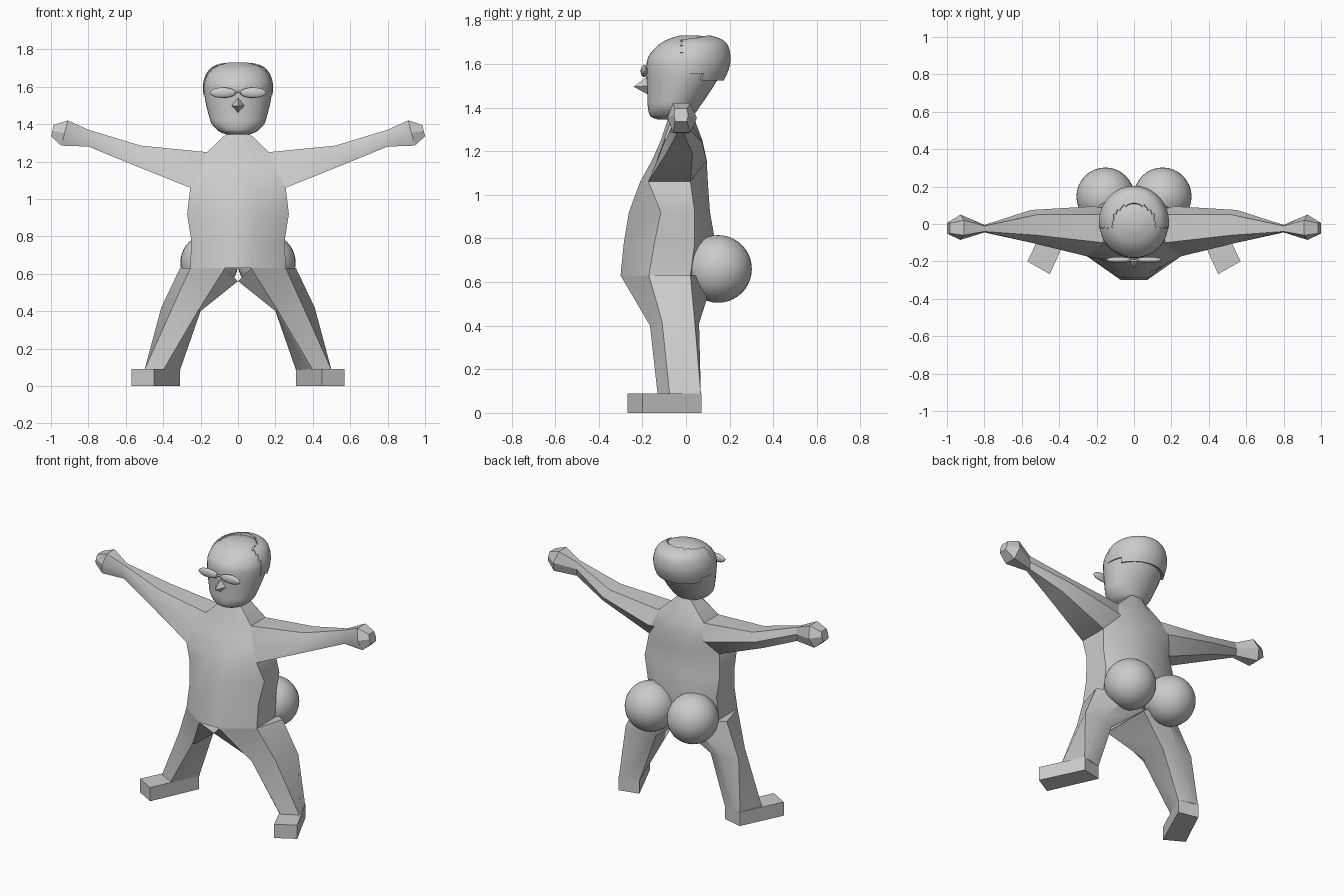
import bpy, bmesh
from mathutils import Vector
from math import sin, cos, pi, radians

if "Cube" in bpy.data.objects:
    bpy.data.objects.remove(bpy.data.objects["Cube"])


def finish(bm, name, mirror=False, angle=30, thickness=0):
    me = bpy.data.meshes.new(name)
    bm.to_mesh(me)
    bm.free()
    ob = bpy.data.objects.new(name, me)
    bpy.context.collection.objects.link(ob)
    bpy.ops.object.select_all(action='DESELECT')
    ob.select_set(True)
    bpy.context.view_layer.objects.active = ob
    if thickness:
        mod = ob.modifiers.new("thickness", 'SOLIDIFY')
        mod.thickness = thickness
        mod.offset = -1
        bpy.ops.object.modifier_apply(modifier=mod.name)
    if mirror:
        ob.modifiers.new("mirror", 'MIRROR')
    bpy.ops.object.shade_smooth_by_angle(angle=radians(angle))
    return ob


def loft(rings, start=True, end=True):
    """Skin a series of rings with equal point counts."""
    bm = bmesh.new()
    vs = [[bm.verts.new(p) for p in r] for r in rings]
    n = len(vs[0])
    for a, b in zip(vs, vs[1:]):
        for i in range(n):
            j = (i + 1) % n
            bm.faces.new((a[i], a[j], b[j], b[i]))
    if start:
        bm.faces.new(vs[0][::-1])
    if end:
        bm.faces.new(vs[-1])
    bmesh.ops.recalc_face_normals(bm, faces=bm.faces)
    return bm


# Torso: z, front y, front x, side x, side front y, side back y, back x, back y
torso = [(.63, -.30, .07, .255, -.17, .02, .10, .13),
         (.78, -.285, .08, .25, -.145, .04, .13, .135),
         (.92, -.262, .08, .272, -.115, .04, .12, .11),
         (1.06, -.21, .07, .255, -.172, .02, .12, .10),
         (1.16, -.155, .07, .205, -.13, .085, .10, .095),
         (1.25, -.115, .05, .165, -.10, .05, .06, .075),
         (1.37, -.075, .03, .04, -.06, .02, .03, .03)]
rings = []
for z, yf, xf, xs, sf, sb, xb, yb in torso:
    half = [(xf, yf, z), (xs, sf, z), (xs, sb, z), (xb, yb, z)]
    rings.append(half + [(-x, y, z) for x, y, z in reversed(half)])
finish(loft(rings), "torso", angle=40)

# Arms: top x, top z, bottom x, bottom z, then y of
# top front, top back, middle back, bottom back, bottom front, middle front
arm = [(.10, 1.24, .15, 1.06, -.08, .04, .07, .02, -.15, -.12),
       (.165, 1.25, .255, 1.06, -.10, .05, .095, .02, -.172, -.135),
       (.52, 1.285, .58, 1.19, -.06, .05, .075, .03, -.09, -.10),
       (.80, 1.37, .80, 1.28, -.04, -.01, -.005, -.01, -.04, -.045),
       (.91, 1.42, .945, 1.285, -.06, .02, .05, .02, -.06, -.085),
       (.985, 1.395, 1.0, 1.335, -.05, .005, .01, .005, -.05, -.055)]
rings = []
for xt, zt, xb, zb, *y in arm:
    xm, zm = (xt + xb) / 2, (zt + zb) / 2
    rings.append([(xt, y[0], zt), (xt, y[1], zt), (xm, y[2], zm),
                  (xb, y[3], zb), (xb, y[4], zb), (xm, y[5], zm)])
finish(loft(rings, start=False), "arms", mirror=True)

# Legs: hip, knee and ankle sections
leg = [[(.255, -.17, .63), (.07, -.30, .63), (0, -.25, .56),
        (0, .09, .56), (.10, .13, .63), (.31, .02, .63)],
       [(.35, -.11, .42), (.215, -.165, .40), (.20, -.14, .40),
        (.20, .03, .40), (.30, .06, .41), (.41, .04, .42)],
       [(.50, -.075, .085), (.40, -.13, .085), (.385, -.12, .085),
        (.31, .04, .085), (.40, .065, .085), (.44, .068, .085)]]
finish(loft(leg), "legs", mirror=True)

# Feet, turned outwards
sole = [(.57, -.20), (.45, -.268), (.31, .04), (.44, .07)]
finish(loft([[(x, y, z) for x, y in sole] for z in (0, .09)]), "feet", mirror=True)

# Round seat
bm = bmesh.new()
bmesh.ops.create_uvsphere(bm, u_segments=32, v_segments=20, radius=.155)
bmesh.ops.translate(bm, verts=bm.verts, vec=(.153, .147, .66))
finish(bm, "buttocks", mirror=True)

# Head rows: z, half width, front y, back y
head_rows = [(1.345, .06, -.13, -.01), (1.36, .10, -.163, .03), (1.40, .14, -.175, .06),
             (1.45, .157, -.177, .095), (1.52, .174, -.18, .14), (1.58, .182, -.182, .165),
             (1.63, .178, -.174, .17), (1.68, .155, -.135, .158), (1.71, .115, -.09, .125),
             (1.73, .05, -.03, .06)]


def resample(rows, steps):
    """Smooth spline through the rows."""
    p = [Vector(r) for r in rows]
    p = [p[0]] + p + [p[-1]]
    out = []
    for a, b, c, d in zip(p, p[1:], p[2:], p[3:]):
        for k in range(steps):
            t = k / steps
            out.append(.5 * (2 * b + (c - a) * t + (2 * a - 5 * b + 4 * c - d) * t * t
                             + (3 * b - a - 3 * c + d) * t ** 3))
    return out + [p[-1]]


def head_mesh(rows, seg, steps):
    rings = []
    for z, rx, yf, yb in resample(rows, steps):
        c, r = (yf + yb) / 2, (yb - yf) / 2
        rings.append([(rx * cos(2 * pi * i / seg), c + r * sin(2 * pi * i / seg), z)
                      for i in range(seg)])
    return loft(rings)


finish(head_mesh(head_rows, 40, 3), "head", angle=60)

# Hair: raised shell round the back and sides, cut back over the crown
bm = head_mesh([(z + .005, rx + .005, yf, yb + .034) for z, rx, yf, yb in head_rows], 72, 6)
drop = []
for f in bm.faces:
    x, y, z = f.calc_center_median()
    bald = z > 1.64 and (x / .115) ** 2 + (max(y, 0) / .11) ** 2 < 1
    low = z < (1.525 if y > .08 else 1.56)
    if bald or low or y < -.02:
        drop.append(f)
bmesh.ops.delete(bm, geom=drop, context='FACES')
finish(bm, "hair", angle=40, thickness=.025)

# Nose
bm = bmesh.new()
for p in [(0, -.168, 1.55), (.04, -.165, 1.50), (-.04, -.165, 1.50),
          (0, -.24, 1.495), (0, -.165, 1.455)]:
    bm.verts.new(p)
bmesh.ops.convex_hull(bm, input=bm.verts)
finish(bm, "nose")

# Glasses: flattened lenses and a thin bridge
bm = bmesh.new()
bmesh.ops.create_uvsphere(bm, u_segments=24, v_segments=14, radius=1)
bmesh.ops.scale(bm, verts=bm.verts, vec=(.07, .016, .028))
bmesh.ops.translate(bm, verts=bm.verts, vec=(.081, -.192, 1.568))
finish(bm, "lenses", mirror=True)
bridge = [[(x, -.195 + .006 * cos(a * pi / 4), 1.572 + .006 * sin(a * pi / 4))
           for a in range(8)] for x in (-.025, .025)]
finish(loft(bridge), "glasses_bridge", angle=50)
